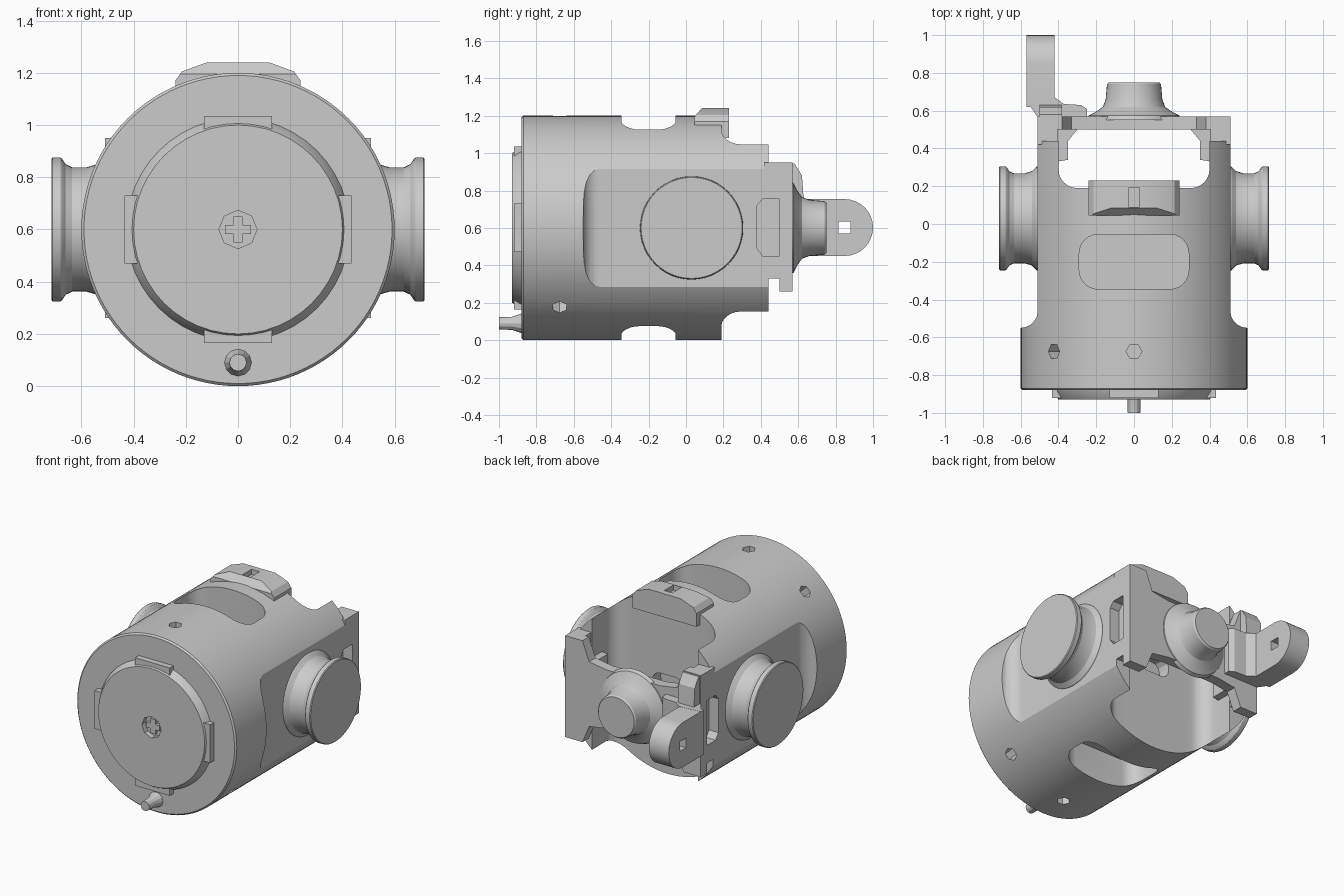
import bpy, bmesh
from math import sin, cos, pi, radians
from mathutils import Vector

if "Cube" in bpy.data.objects:
    bpy.data.objects.remove(bpy.data.objects["Cube"])

ZC = 0.6  # height of the main axis


def finish(name, bm):
    bmesh.ops.recalc_face_normals(bm, faces=bm.faces)
    me = bpy.data.meshes.new(name)
    bm.to_mesh(me)
    bm.free()
    ob = bpy.data.objects.new(name, me)
    bpy.context.collection.objects.link(ob)
    return ob


def axis_point(axis, a, b, t):
    return {'x': Vector((t, a, b)), 'y': Vector((a, t, b)), 'z': Vector((a, b, t))}[axis]


def skin(name, rings):
    bm = bmesh.new()
    vs = [[bm.verts.new(p) for p in r] for r in rings]
    n = len(vs[0])
    for r0, r1 in zip(vs, vs[1:]):
        for i in range(n):
            bm.faces.new((r0[i], r0[(i + 1) % n], r1[(i + 1) % n], r1[i]))
    bm.faces.new(vs[0])
    bm.faces.new(vs[-1])
    return finish(name, bm)


def prism(name, axis, pts, lo, hi):
    return skin(name, [[axis_point(axis, a, b, t) for a, b in pts] for t in (lo, hi)])


def lathe(name, axis, ca, cb, profile, n=48):
    """Turned part; profile is (radius, position along axis)."""
    return skin(name, [[axis_point(axis, ca + r * cos(2 * pi * i / n), cb + r * sin(2 * pi * i / n), t)
                        for i in range(n)] for r, t in profile])


def rrect(a0, a1, b0, b1, r, seg=6):
    pts = []
    for k, (ca, cb) in enumerate([(a1 - r, b1 - r), (a0 + r, b1 - r), (a0 + r, b0 + r), (a1 - r, b0 + r)]):
        for i in range(seg + 1):
            t = (k + i / seg) * pi / 2
            pts.append((ca + r * cos(t), cb + r * sin(t)))
    return pts


def box(name, x0, x1, y0, y1, z0, z1):
    return prism(name, 'z', [(x0, y0), (x1, y0), (x1, y1), (x0, y1)], z0, z1)


def boolean(ob, other, op='DIFFERENCE'):
    other.hide_render = True
    m = ob.modifiers.new('b', 'BOOLEAN')
    m.operation, m.object, m.solver = op, other, 'EXACT'
    bpy.context.view_layer.objects.active = ob
    bpy.ops.object.modifier_apply(modifier='b')
    bpy.data.objects.remove(other)


# Main barrel
body = lathe('barrel', 'y', 0, ZC, [(0.59, -0.88), (0.6, -0.87), (0.6, 0.44)], 96)

# Side flats with a filleted front step
for s in (1, -1):
    arc = [(s * (0.6 - 0.09 * sin(t * pi / 10)), -0.46 - 0.09 * cos(t * pi / 10)) for t in range(6)]
    boolean(body, prism('flat_cut', 'z', [(s * 0.8, -0.55)] + arc + [(s * 0.51, 0.6), (s * 0.8, 0.6)], -0.1, 1.3))

# Rear through slot, leaving two arms
boolean(body, prism('slot_cut', 'z', rrect(-0.4, 0.4, 0.19, 0.9, 0.1), -0.2, 1.4))

# Top and bottom windows
for z0, z1 in ((0.98, 1.4), (-0.2, 0.22)):
    boolean(body, prism('window_cut', 'z', rrect(-0.29, 0.29, -0.345, -0.055, 0.1), z0, z1))

# Radial pin holes round the barrel
for deg in (90, 135, -45, -90):
    a = radians(deg)
    hole = lathe('hole_cut', 'z', 0, 0, [(0.042, 0.5), (0.042, 0.7)], 6)
    hole.rotation_euler = (0, pi / 2 - a, 0)
    hole.location = (0, -0.675, ZC)
    bpy.context.view_layer.update()
    boolean(body, hole)

# Pocket in the slot's front wall
boolean(body, prism('pocket_cut', 'y', rrect(-0.12, 0.12, 0.53, 0.67, 0.06, 3), 0.1, 0.25))

# Raised front disc with four tabs, centre recess and cross
disc = lathe('front_disc', 'y', 0, ZC, [(0.43, -0.87), (0.425, -0.89), (0.4, -0.93)], 48)
boolean(disc, lathe('recess_cut', 'y', 0, ZC, [(0.073, -1), (0.073, -0.895)], 8))
for i in range(4):
    a = i * pi / 2
    pts = [(u * cos(a) - v * sin(a), ZC + u * sin(a) + v * cos(a))
           for u, v in ((-0.13, 0.36), (0.13, 0.36), (0.13, 0.435), (-0.13, 0.435))]
    prism('disc_tab', 'y', pts, -0.92, -0.87)
w, l = 0.018, 0.05
prism('centre_cross', 'y', [(a, ZC + b) for a, b in (
    (w, l), (-w, l), (-w, w), (-l, w), (-l, -w), (-w, -w), (-w, -l), (w, -l),
    (w, -w), (l, -w), (l, w), (w, w))], -0.915, -0.89)

# Locating pin low on the front
lathe('front_pin', 'y', 0, 0.09, [(0.055, -0.87), (0.045, -0.9), (0.035, -0.93), (0.033, -1.0)], 12)

# Side trunnions with flanged ends
for s, side in ((1, 'right'), (-1, 'left')):
    prof = [(0.28, 0.49), (0.275, 0.515), (0.25, 0.54), (0.238, 0.58), (0.238, 0.635),
            (0.25, 0.66), (0.272, 0.675), (0.275, 0.68), (0.275, 0.71), (0.27, 0.715)]
    lathe(side + '_trunnion', 'x', 0.03, ZC, [(r, s * x) for r, x in prof], 48)

# Top pad overhanging the slot
pad = prism('top_pad', 'y', [(-0.24, 1.08), (0.24, 1.08), (0.24, 1.17), (0.215, 1.205), (0.12, 1.24),
                             (-0.12, 1.24), (-0.215, 1.205), (-0.24, 1.17)], 0.045, 0.23)
boolean(pad, prism('pad_slope_cut', 'x', [(0.0, 1.19), (0.045, 1.195), (0.085, 1.24), (0.085, 1.3), (0.0, 1.3)], -0.4, 0.4))
boolean(pad, box('pad_notch_cut', -0.03, 0.03, 0.09, 0.19, 1.205, 1.3))

# Rear bridge: narrow in the middle, tall at the arms
half = [(0.51, 0.26), (0.51, 0.95), (0.38, 0.95), (0.33, 0.82), (0.2, 0.8)]
low = [(0.2, 0.4), (0.33, 0.38), (0.38, 0.26)]
prism('rear_bridge', 'y', half + [(-x, z) for x, z in half[::-1]] + [(-x, z) for x, z in low[::-1]] + low,
      0.5, 0.57)

# Arm ends, each with an inner pad and an outer chamfered recess
for s, side in ((1, 'right'), (-1, 'left')):
    end = prism(side + '_arm_end', 'x', [(0.42, 0.33), (0.5, 0.33), (0.57, 0.26), (0.57, 0.95), (0.42, 0.95)],
                s * 0.405, s * 0.51)
    inner = prism(side + '_arm_pad', 'z', [(s * 0.41, 0.33), (s * 0.35, 0.34), (s * 0.35, 0.44),
                                          (s * 0.3, 0.5), (s * 0.3, 0.53), (s * 0.41, 0.53)], 0.42, 0.78)
    for ob in (body, end):
        boolean(ob, prism('recess_cut', 'x', [(0.38, 0.49), (0.41, 0.45), (0.54, 0.45), (0.56, 0.49),
                                              (0.56, 0.72), (0.54, 0.755), (0.41, 0.755), (0.38, 0.72)],
                          s * 0.44, s * 0.6))

# Flared rear boss
lathe('rear_boss', 'y', 0, ZC, [(0.25, 0.55), (0.24, 0.575), (0.2, 0.595), (0.165, 0.62), (0.15, 0.66),
                                (0.143, 0.74), (0.135, 0.75)], 40)

# Lug: foot plate and rounded tongue with a square hole
prism('lug_foot', 'z', [(-0.57, 0.655), (-0.5, 0.55), (-0.25, 0.55), (-0.25, 0.61), (-0.28, 0.63),
                        (-0.37, 0.635), (-0.42, 0.67)], 0.45, 0.755)
prism('lug_upper_rib', 'x', [(0.56, 0.74), (0.63, 0.74), (0.62, 0.88), (0.58, 0.945), (0.56, 0.945)], -0.5, -0.38)
lug = prism('lug_tongue', 'x', [(0.62, 0.45)] +
            [(0.848 + 0.152 * sin(i * pi / 16), 0.602 - 0.152 * cos(i * pi / 16)) for i in range(17)] +
            [(0.62, 0.754)], -0.57, -0.42)
boolean(lug, box('lug_hole_cut', -0.7, -0.3, 0.815, 0.88, 0.57, 0.635))

# Smooth the turned surfaces, keep hard edges
for ob in bpy.data.objects:
    bpy.ops.object.select_all(action='DESELECT')
    ob.select_set(True)
    bpy.context.view_layer.objects.active = ob
    bpy.ops.object.shade_smooth_by_angle(angle=radians(25))
